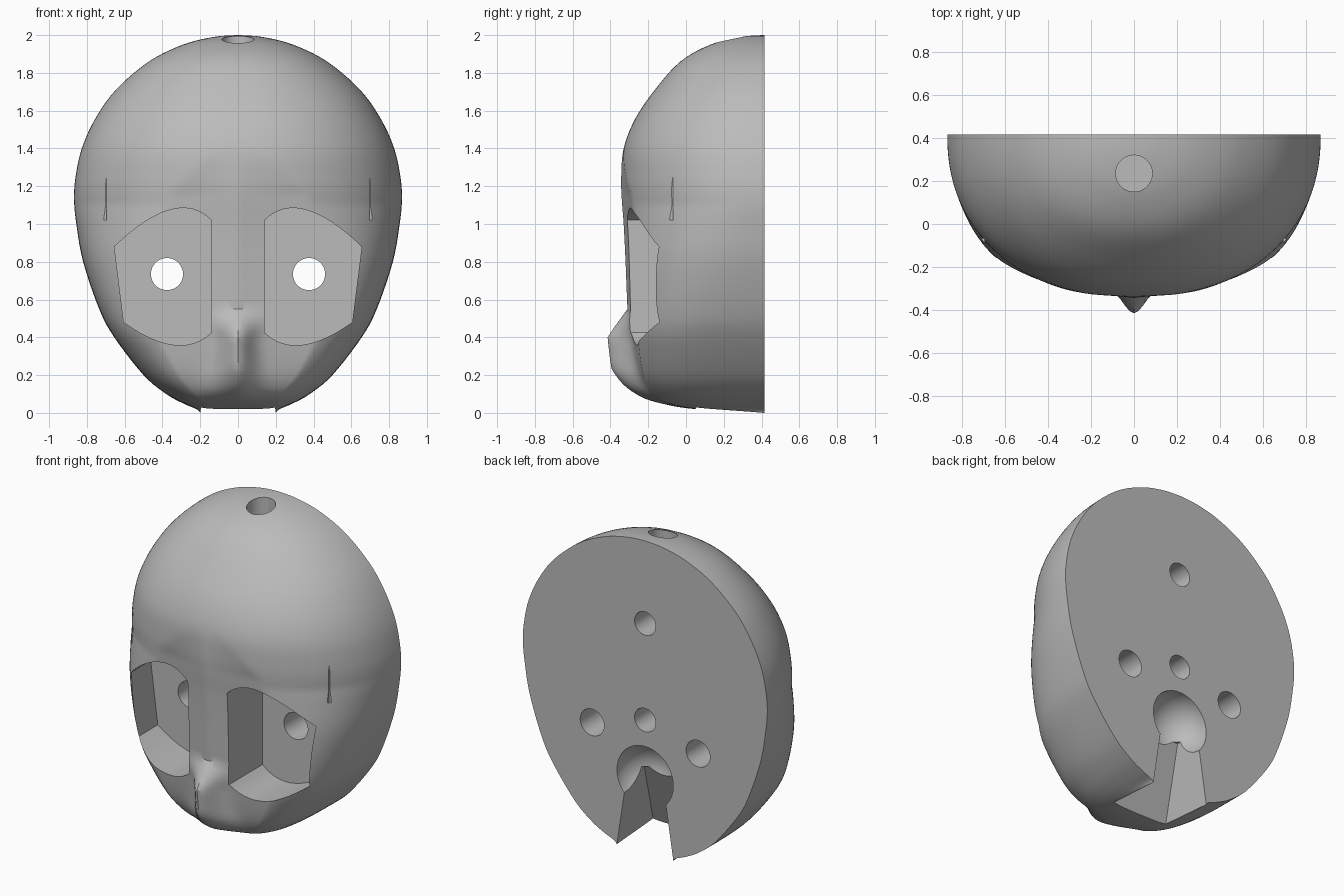
import bpy, bmesh, math
from mathutils import Vector

cube = bpy.data.objects.get("Cube")
if cube:
    bpy.data.objects.remove(cube, do_unlink=True)

BACK = 0.415
grey = bpy.data.materials.new("plain grey")
grey.use_nodes = True
grey.diffuse_color = (0.5, 0.5, 0.5, 1)
grey.node_tree.nodes["Principled BSDF"].inputs["Base Color"].default_value = (0.5, 0.5, 0.5, 1)


def make_object(name, bm):
    bmesh.ops.recalc_face_normals(bm, faces=bm.faces)
    mesh = bpy.data.meshes.new(name)
    bm.to_mesh(mesh)
    bm.free()
    mesh.materials.append(grey)
    obj = bpy.data.objects.new(name, mesh)
    bpy.context.collection.objects.link(obj)
    return obj


def lerp_table(table, z):
    for (a, p), (b, q) in zip(table, table[1:]):
        if z <= b:
            return p + (q - p) * max(0, z - a) / (b - a)
    return table[-1][1]


def spline(points, steps):
    out = []
    for i in range(len(points) - 1):
        a, b, c, d = (Vector(points[min(max(i + k, 0), len(points) - 1)]) for k in (-1, 0, 1, 2))
        for s in range(steps):
            t = s / steps
            out.append(b + (c - a) * (t / 2) + (a * 2 - b * 5 + c * 4 - d) * (t * t / 2)
                       + (b * 3 - a - c * 3 + d) * (t ** 3 / 2))
    return out + [Vector(points[-1])]


# Head shell: height, half width, front position
ROWS = [(0, .2, .38), (.02, .22, .05), (.05, .29, -.1), (.1, .38, -.2), (.2, .5, -.265),
        (.4, .655, -.3), (.55, .735, -.31), (.8, .82, -.32), (1, .856, -.33), (1.13, .868, -.34),
        (1.25, .86, -.343), (1.4, .827, -.33), (1.555, .757, -.27), (1.71, .647, -.165),
        (1.86, .472, -.03), (1.95, .29, .13), (1.99, .13, .285), (2, .01, .405)]
# Muzzle height and spread by height
MUZZLE = [(0, 0), (.02, 0), (.07, .05), (.14, .085), (.23, .12), (.4, .115), (.55, 0), (2, 0)]
SPREAD = [(0, .25), (.15, .13), (.25, .09), (.4, .075), (.55, .12), (2, .12)]
KEEL = [(0, .08), (.4, .1), (.9, .17), (1.15, .17), (1.45, 0), (2, 0)]


def head_point(z, w, front, t):
    u = math.cos(t)
    n = min(3.6, 2.2 + max(0, 1.1 - z) * 2)
    v = max(0, 1 - abs(u) ** n) ** (1 / n)
    v = min(v, 1 - lerp_table(KEEL, z) * abs(u))
    bump = lerp_table(MUZZLE, z) * math.exp(-(u * w / lerp_table(SPREAD, z)) ** 2)
    return (u * w, BACK - (BACK - front) * v - bump * min(1, v * 2), z)


COLS = 96
bm = bmesh.new()
grid = [[bm.verts.new(head_point(*row, math.pi * i / COLS)) for i in range(COLS + 1)]
        for row in spline(ROWS, 5)]
for low, high in zip(grid, grid[1:]):
    for i in range(COLS):
        bm.faces.new((low[i], low[i + 1], high[i + 1], high[i]))
bm.faces.new([r[0] for r in grid] + [r[-1] for r in reversed(grid)])
bm.faces.new(grid[0])
bm.faces.new(grid[-1])
head = make_object("head_shell", bm)


def prism(name, low, high):
    bm = bmesh.new()
    a, b = ([bm.verts.new(p) for p in loop] for loop in (low, high))
    bm.faces.new(a)
    bm.faces.new(b)
    for i in range(len(a)):
        j = (i + 1) % len(a)
        bm.faces.new((a[i], a[j], b[j], b[i]))
    return make_object(name, bm)


def cylinder(name, radius, start, end):
    start, end = Vector(start), Vector(end)
    turn = (end - start).to_track_quat('Z', 'Y')
    ring = [turn @ Vector((radius * math.cos(k * math.pi / 24), radius * math.sin(k * math.pi / 24), 0))
            for k in range(48)]
    return prism(name, [start + p for p in ring], [end + p for p in ring])


def box(name, x0, x1, y0, y1, z0, z1):
    loop = [(x0, y0), (x1, y0), (x1, y1), (x0, y1)]
    return prism(name, [(x, y, z0) for x, y in loop], [(x, y, z1) for x, y in loop])


def arc(p, mid, q, steps=12):
    # curve through p, mid and q
    out = []
    for i in range(steps + 1):
        t = i / steps
        out.append(tuple(a * (1 - t) * (1 - 2 * t) + m * 4 * t * (1 - t) + b * t * (2 * t - 1)
                         for a, m, b in zip(p, mid, q)))
    return out


# Eye sockets, eye holes and temple slots
cutters = []
outline = arc((.14, 1.02), (.36, 1.075), (.655, .88)) + arc((.605, .48), (.34, .36), (.14, .425))
for side, s in (("left", 1), ("right", -1)):
    cutters.append(prism(side + "_eye_socket", [(s * x, -.6, z) for x, z in outline],
                         [(s * x, .05, z) for x, z in outline]))
    cutters.append(cylinder(side + "_eye_hole", .085, (s * .376, 0, .735), (s * .376, .6, .735)))
    cutters.append(box(side + "_temple_slot", s * .695, s * .73, -.12, -.068, 1.02, 1.25))

# Crown and back fixing holes
cutters.append(cylinder("crown_hole", .085, (0, .235, 1.65), (0, .235, 2.2)))
for name, z in (("upper_back_hole", 1.47), ("lower_back_hole", .85)):
    cutters.append(cylinder(name, .075, (0, .1, z), (0, .6, z)))

# Neck socket and tapered channel
bm = bmesh.new()
bmesh.ops.create_uvsphere(bm, u_segments=48, v_segments=24, radius=.2)
bmesh.ops.translate(bm, verts=bm.verts, vec=(0, BACK, .48))
cutters.append(make_object("neck_socket", bm))
cutters.append(prism("neck_channel", [(-.208, .02, -.05), (.208, .02, -.05), (.208, .6, -.05), (-.208, .6, -.05)],
                     [(-.13, .24, .46), (.13, .24, .46), (.13, .6, .46), (-.13, .6, .46)]))

bpy.ops.object.select_all(action='DESELECT')
bpy.context.view_layer.objects.active = head
head.select_set(True)
for cutter in cutters:
    cutter.hide_render = True
    mod = head.modifiers.new(cutter.name, 'BOOLEAN')
    mod.operation, mod.solver, mod.object = 'DIFFERENCE', 'EXACT', cutter
    bpy.ops.object.modifier_apply(modifier=mod.name)
    bpy.data.objects.remove(cutter, do_unlink=True)
bpy.ops.object.shade_smooth_by_angle(angle=math.radians(30))
